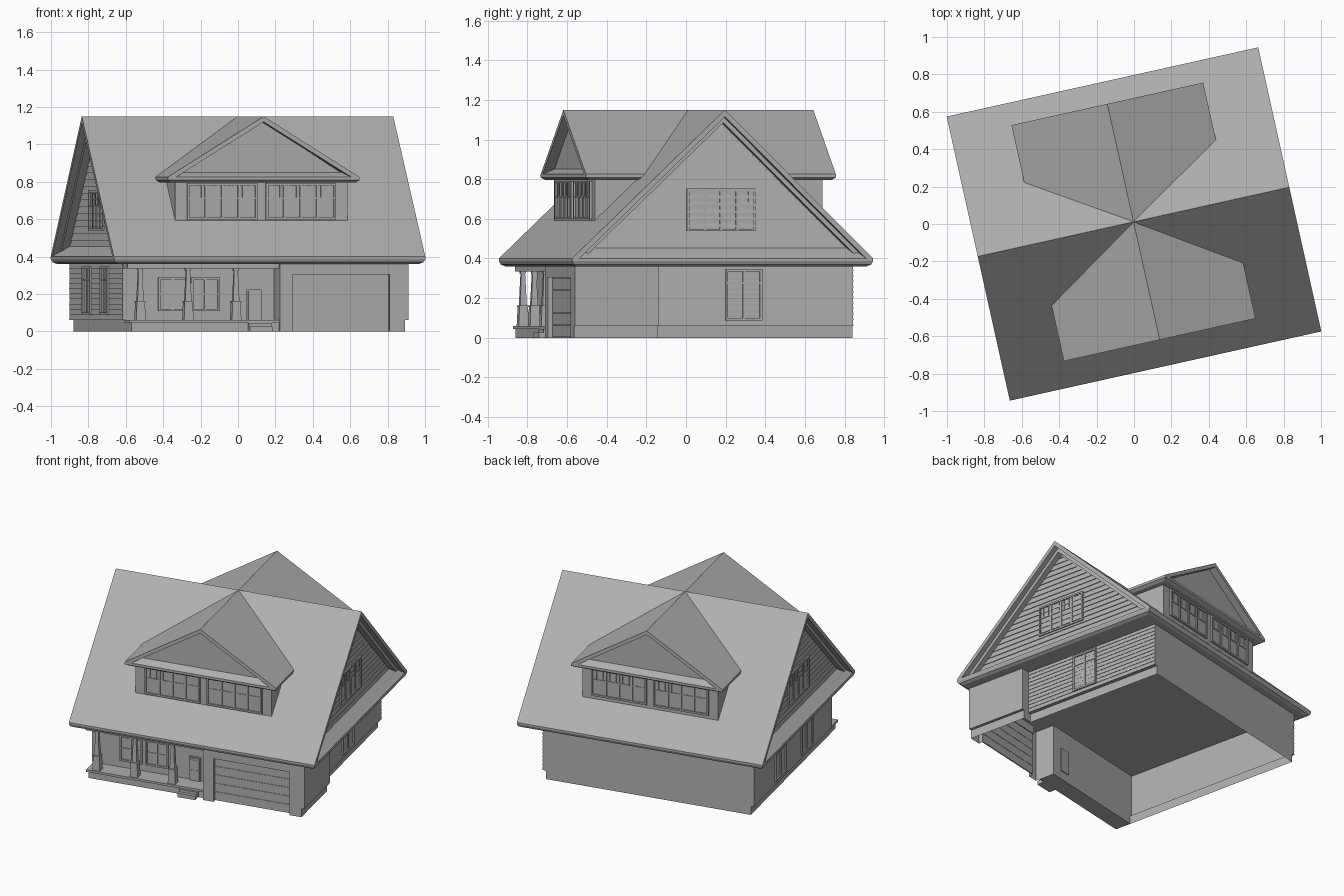
import bpy, bmesh, math
from mathutils import Matrix, Vector

if "Cube" in bpy.data.objects:
    bpy.data.objects.remove(bpy.data.objects["Cube"])

ROT = Matrix.Rotation(math.radians(12.53), 4, 'Z')   # whole house is turned on its plot
HX, HY, ZE, ZR, RY = 0.853, 0.778, 0.40, 1.15, 0.012  # roof half sizes, eave, ridge, ridge offset
GREY = bpy.data.materials.new("house_grey")
GREY.diffuse_color = (0.43, 0.43, 0.43, 1)
GREY.use_nodes = True
GREY.node_tree.nodes["Principled BSDF"].inputs["Base Color"].default_value = GREY.diffuse_color


def ident(p):
    return p


def make(name, solids, place=ident):
    """solids: list of (verts, faces) merged in one object."""
    bm = bmesh.new()
    for verts, faces in solids:
        vs = [bm.verts.new(ROT @ Vector(place(v))) for v in verts]
        for f in faces:
            bm.faces.new([vs[i] for i in f])
    bmesh.ops.recalc_face_normals(bm, faces=bm.faces)
    me = bpy.data.meshes.new(name)
    bm.to_mesh(me)
    bm.free()
    me.materials.append(GREY)
    ob = bpy.data.objects.new(name, me)
    bpy.context.collection.objects.link(ob)
    return ob


def loft(loops, caps=(True, True)):
    n = len(loops[0])
    verts = [v for lp in loops for v in lp]
    faces = [(k*n+i, k*n+(i+1) % n, (k+1)*n+(i+1) % n, (k+1)*n+i)
             for k in range(len(loops)-1) for i in range(n)]
    if caps[0]:
        faces.append(tuple(range(n)))
    if caps[1]:
        faces.append(tuple(range((len(loops)-1)*n, len(loops)*n)))
    return verts, faces


def rect(x0, x1, y0, y1, z):
    return [(x0, y0, z), (x1, y0, z), (x1, y1, z), (x0, y1, z)]


def box(x0, x1, y0, y1, z0, z1):
    return loft([rect(x0, x1, y0, y1, z0), rect(x0, x1, y0, y1, z1)])


def along_x(pts, a, b):
    return loft([[(x, y, z) for y, z in pts] for x in (a, b)])


def along_y(pts, a, b):
    return loft([[(x, y, z) for x, z in pts] for y in (a, b)])


def wall_frame(side, p):
    """Maps (u, depth outwards, z) onto a wall plane at distance p."""
    return {'front': lambda v: (v[0], -p-v[1], v[2]),
            'back': lambda v: (-v[0], p+v[1], v[2]),
            'right': lambda v: (p+v[1], v[0], v[2]),
            'left': lambda v: (-p-v[1], -v[0], v[2])}[side]


def window(name, place, u, w, z0, z1, cols=2, transom=0.72, upper=1, t=0.012):
    a, b, h, k = u-w/2, u+w/2, z1-z0, 0.0
    zt = z0+h*transom
    parts = [box(a, b, k, 0.003, z0, z1),
             box(a-t, a, k, 0.012, z0-t, z1+t), box(b, b+t, k, 0.012, z0-t, z1+t),
             box(a, b, k, 0.012, z1, z1+t), box(a, b, k, 0.012, z0-t, z0),
             box(a, b, 0, 0.008, zt-0.004, zt+0.004)]
    for i in range(1, cols):
        x = a+w*i/cols
        parts.append(box(x-0.006, x+0.006, 0, 0.009, z0, z1))
    if upper > 1:
        for i in range(cols*upper):
            x = a+w*(i+0.5)/(cols*upper)
            parts.append(box(x-0.003, x+0.003, 0, 0.007, zt, z1))
    make(name, parts, place)


def siding(name, place, z0, z1, step, extent, lip=0.006):
    """Overlapping clapboards; extent(z) gives the wall's u range at a height."""
    parts, z = [], z0
    while z < z1-0.005:
        zt = min(z+step, z1)
        (a, b), (c, d) = extent(z), extent(zt)
        parts.append(loft([[(a, -0.004, z), (a, lip, z), (c, 0.001, zt), (c, -0.004, zt)],
                           [(b, -0.004, z), (b, lip, z), (d, 0.001, zt), (d, -0.004, zt)]]))
        z += step
    make(name, parts, place)


# Walls: open-bottomed shell with set-in foundation, recessed porch and projecting garage bay
plan = [(-.763, .708), (-.763, -.60), (.065, -.60), (.065, -.744), (.137, -.744), (.137, -.715),
        (.665, -.715), (.665, -.744), (.768, -.744), (.768, -.314), (.70, -.314), (.70, .708)]
inset = [(x-math.copysign(.02, x) if abs(x) > .69 else x, y) for x, y in plan]
make("walls", [loft([[(x, y, z) for x, y in pl] for pl, z in
                     ((inset, 0), (inset, .06), (plan, .06), (plan, .37))], (False, False))])

# Garage door with header
make("garage_header", [box(.13, .672, -.744, -.71, .305, .37)])
make("garage_door", [box(.14, .662, -.720, -.712, .004+i*.06, .062+i*.06) for i in range(5)])

# Porch: slab, steps, beam, tapered columns on pedestals
make("porch_slab", [loft([rect(-.743, .065, -.715, -.60, z) for z in (0, .045)]),
                    box(-.755, .065, -.725, -.60, .045, .06)])
make("porch_steps", [box(-.105, .02, -.715-.025*(i+1), -.71, 0, .045-.018*i) for i in range(2)])
make("porch_beam", [box(-.763, .065, -.715, -.665, .335, .37), box(-.763, -.725, -.70, -.60, .335, .37)])
for i in range(3):
    cx, cy = -.69+.262*i, -.69

    def sq(r, z):
        return rect(cx-r, cx+r, cy-r, cy+r, z)
    make(f"porch_column_{i+1}", [loft([sq(.026, .06), sq(.022, .155)]), loft([sq(.025, .155), sq(.025, .163)]),
                                 loft([sq(.017, .163), sq(.010, .325)]), loft([sq(.014, .325), sq(.014, .335)])])

# Porch windows and entrance door
porch = wall_frame('front', .60)
for i, u in enumerate((-.493, -.313)):
    window(f"porch_window_{i+1}", porch, u, .135, .12, .275, 2, .5)
make("front_door", [box(-.088, -.008, -.006, .010, .06, .225), box(-.08, -.016, 0, .014, .06, .217)] +
     [box(a, a+.02, .012, .017, z, z+h) for a in (-.072, -.044) for z, h in ((.075, .06), (.15, .055))], porch)

# Roof: eave box with chamfered gutter edge and sloping skirt, then the main slab
make("eave_box", [loft([rect(-x, x, -y, y, z) for x, y, z in
                        ((.825, .75, .36), (.845, .77, .37), (HX, HY, .388), (HX, HY, ZE), (.775, .665, .455))])])


def gable_profile(d, drop=0.0):
    top = ZR-drop
    e = (top-ZE)*HY/(ZR-ZE)
    i = (top-d-ZE)*HY/(ZR-ZE)
    return [(-e, ZE), (RY, top), (e, ZE), (i, ZE), (RY, top-d), (-i, ZE)]


make("main_roof", [along_x(gable_profile(.035), -HX, HX)])
make("rake_trim", [along_x(gable_profile(.035, .03), s*.765, s*.815) for s in (-1, 1)])
make("gable_walls", [along_x([(-.70, .41), (RY, 1.11), (.70, .41)], s*.74, s*.77) for s in (-1, 1)])

# Gable ends: siding and windows
for side, p, lo, hi in (('right', .70, -.314, .708), ('left', .763, -.708, .60)):
    g, w = wall_frame(side, .772), wall_frame(side, p)
    siding(f"{side}_gable_siding", g, .45, 1.07, .036,
           lambda z: (-(1.085-z)*1.037, (1.085-z)*1.037))
    window(f"{side}_gable_window", g, .008, .33, .55, .74, 4, .62, 2)
    siding(f"{side}_wall_siding", w, .062, .365, .0275, lambda z: (lo, hi), .004)
window("right_wall_window", wall_frame('right', .70), .142, .165, .10, .335, 2, .75)
for i, u in enumerate((-.27, .17)):
    window(f"left_wall_window_{i+1}", wall_frame('left', .763), u, .165, .10, .335, 2, .75)

# Front and back dormers, the same part turned half round
for name, s in (("front", 1), ("back", -1)):
    def at(v, s=s):
        return (s*v[0], s*v[1]+RY, v[2])
    make(f"{name}_dormer_walls", [box(-.472, .472, -.588, -.28, .56, .80)], at)
    make(f"{name}_dormer_eave", [loft([rect(-x, x, y, -.25, z) for x, y, z in
                                       ((.505, -.625, .795), (.525, -.646, .808), (.525, -.646, .825),
                                        (.44, -.592, .852))])], at)
    make(f"{name}_dormer_roof", [along_y([(-.525, .825), (0, 1.149), (.525, .825), (.48, .825), (0, 1.12),
                                          (-.48, .825)], -.646, 0)], at)
    make(f"{name}_dormer_gable", [along_y([(-.48, .82), (0, 1.125), (.48, .82)], -.595, -.57)], at)
    for i, u in enumerate((-.215, .215)):
        window(f"{name}_dormer_window_{i+1}", lambda v, at=at: at((v[0], -.588-v[1], v[2])),
               u, .36, .61, .78, 4, .6, 2)
